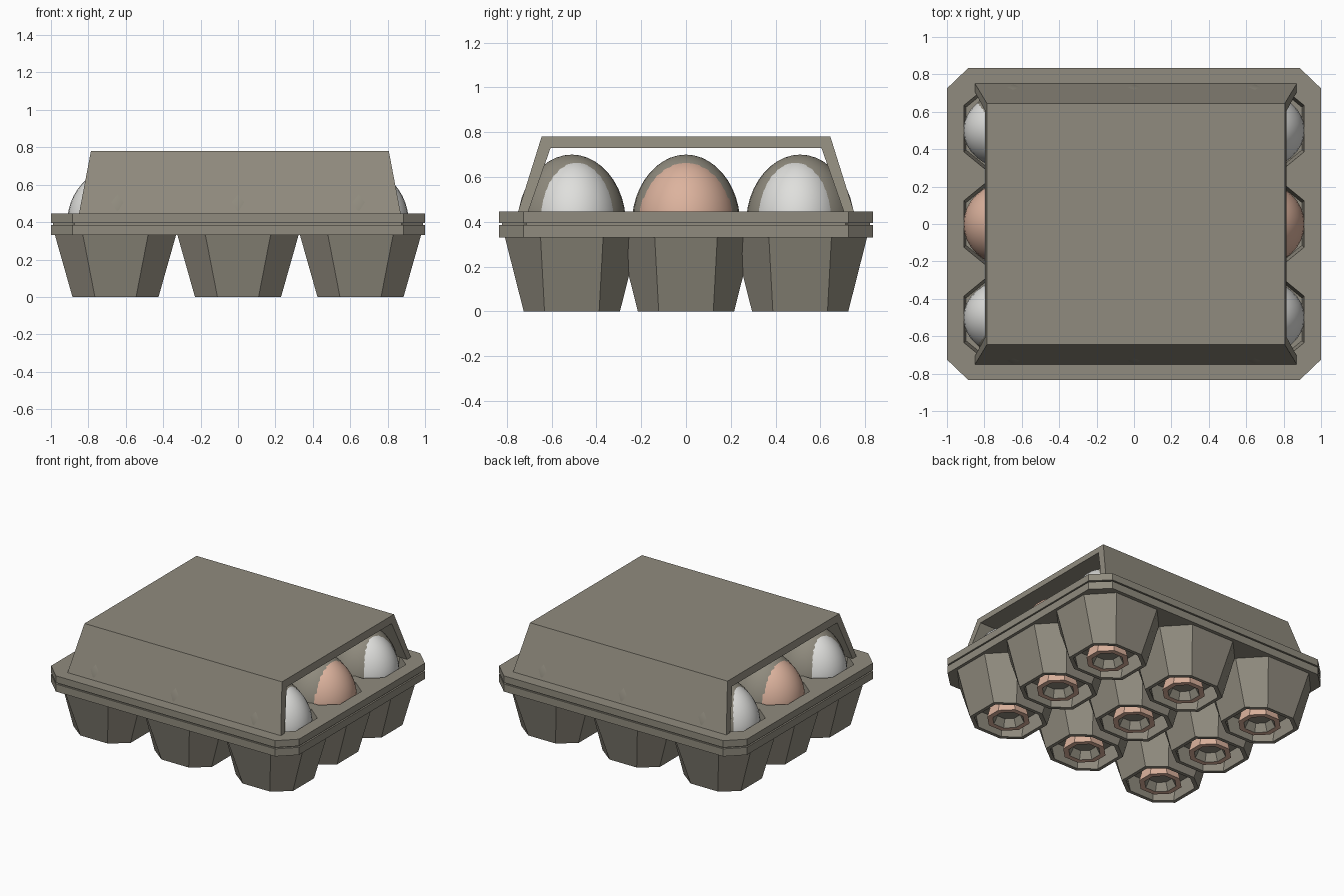
import bpy, bmesh

if "Cube" in bpy.data.objects:
    bpy.data.objects.remove(bpy.data.objects["Cube"])


def material(name, rgb):
    m = bpy.data.materials.new(name)
    m.use_nodes = True
    m.diffuse_color = (*rgb, 1)
    bsdf = next(n for n in m.node_tree.nodes if n.type == "BSDF_PRINCIPLED")
    bsdf.inputs["Base Color"].default_value = (*rgb, 1)
    bsdf.inputs["Roughness"].default_value = 0.9
    return m


CARD = material("grey cardboard", (0.28, 0.26, 0.21))
PINK = material("salmon shell", (0.72, 0.45, 0.34))
WHITE = material("white shell", (0.74, 0.74, 0.72))


def finish(name, bm, *mats):
    bmesh.ops.recalc_face_normals(bm, faces=bm.faces)
    me = bpy.data.meshes.new(name)
    bm.to_mesh(me)
    bm.free()
    for m in mats:
        me.materials.append(m)
    ob = bpy.data.objects.new(name, me)
    bpy.context.collection.objects.link(ob)
    return ob


def octagon(hx, hy, sx, sy):
    """Chamfered rectangle: half sizes and half lengths of the straight sides."""
    return [(hx, -sy), (hx, sy), (sx, hy), (-sx, hy),
            (-hx, sy), (-hx, -sy), (-sx, -hy), (sx, -hy)]


def loft(name, rings, centre, mats, rule=None):
    """Skin octagon rings (hx, hy, sx, sy, z) in order and cap both ends."""
    bm = bmesh.new()
    loops = [[bm.verts.new((centre[0] + x, centre[1] + y, r[4]))
              for x, y in octagon(*r[:4])] for r in rings]
    for k in range(len(loops) - 1):
        a, b = loops[k], loops[k + 1]
        for i in range(8):
            j = (i + 1) % 8
            f = bm.faces.new((a[i], a[j], b[j], b[i]))
            f.material_index = rule(k) if rule else 0
    bm.faces.new(loops[0])
    cap = bm.faces.new(loops[-1])
    cap.material_index = rule(len(loops)) if rule else 0
    return finish(name, bm, *mats)


def egg(name, centre, radii, mat):
    bm = bmesh.new()
    bmesh.ops.create_uvsphere(bm, u_segments=32, v_segments=20, radius=1)
    for v in bm.verts:
        # slightly narrower towards the top
        taper = 1 - 0.06 * max(v.co.z, 0)
        v.co.x = centre[0] + v.co.x * radii[0] * taper
        v.co.y = centre[1] + v.co.y * radii[1] * taper
        v.co.z = centre[2] + v.co.z * radii[2]
    for f in bm.faces:
        f.smooth = True
    return finish(name, bm, mat)


# Rims of the tray and the lid, with a narrow seam between them
def rim(name, z0, z1, inset=0.0):
    size = (1 - inset, 0.835 - inset, 0.885 - inset, 0.725 - inset)
    return loft(name, [(*size, z0), (*size, z1)], (0, 0), [CARD])


rims = [rim("tray_rim", 0.33, 0.385), rim("rim_seam", 0.384, 0.396, 0.012),
        rim("lid_rim", 0.395, 0.445)]

# Cups, feet and eggs in a three by three grid
for i in (-1, 0, 1):
    for j in (-1, 0, 1):
        c = (i * 0.655, j * 0.51)
        tag = f"{i + 2}_{j + 2}"

        # Octagonal pocket through the rims
        cutter = loft("cutter", [(0.24, 0.20, 0.13, 0.11, 0.3),
                                 (0.26, 0.22, 0.15, 0.13, 0.5)], c, [CARD])
        cutter.hide_render = True
        for r in rims:
            mod = r.modifiers.new("pocket", "BOOLEAN")
            mod.operation, mod.solver, mod.object = "DIFFERENCE", "EXACT", cutter
            bpy.context.view_layer.objects.active = r
            bpy.ops.object.modifier_apply(modifier=mod.name)
        bpy.data.objects.remove(cutter)

        # Tapered cup with a hollow underside
        loft("cup_" + tag, [(0.325, 0.30, 0.175, 0.14, 0.335),
                            (0.23, 0.215, 0.11, 0.122, 0.0),
                            (0.205, 0.19, 0.098, 0.108, 0.0),
                            (0.23, 0.21, 0.115, 0.115, 0.14)], c, [CARD])

        # Small hollow foot inside the cup
        loft("foot_" + tag, [(0.10, 0.10, 0.042, 0.042, 0.15),
                             (0.135, 0.135, 0.056, 0.056, 0.005),
                             (0.10, 0.10, 0.042, 0.042, 0.005),
                             (0.075, 0.075, 0.031, 0.031, 0.06)],
             c, [PINK, CARD], lambda k: int(k >= 2))

        # Egg leaning outwards, with a cardboard nest behind it
        pink = (i + j) % 2 != 0
        width = 0.225 if pink else 0.205
        egg("egg_" + tag, (c[0] + i * 0.015, c[1] - j * 0.01, 0.42),
            (0.242, width, 0.262), PINK if pink else WHITE)
        egg("nest_" + tag, (c[0] - i * 0.01, c[1], 0.42),
            (0.235, 0.24, 0.28), CARD)

# Lid: a thick folded sheet with open, leaning ends
outer = [(-0.75, 0.445), (-0.645, 0.78), (0.645, 0.78), (0.75, 0.445)]
inner = [(0.705, 0.445), (0.605, 0.73), (-0.605, 0.73), (-0.705, 0.445)]
bm = bmesh.new()
ends = []
for side in (-1, 1):
    ends.append([bm.verts.new((side * (0.86 - (z - 0.445) * 0.19) + 0.01, y, z))
                 for y, z in outer + inner])
for k in range(8):
    n = (k + 1) % 8
    bm.faces.new((ends[0][k], ends[0][n], ends[1][n], ends[1][k]))
for e in ends:
    for k in range(3):
        bm.faces.new((e[k], e[k + 1], e[6 - k], e[7 - k]))
finish("lid", bm, CARD)
